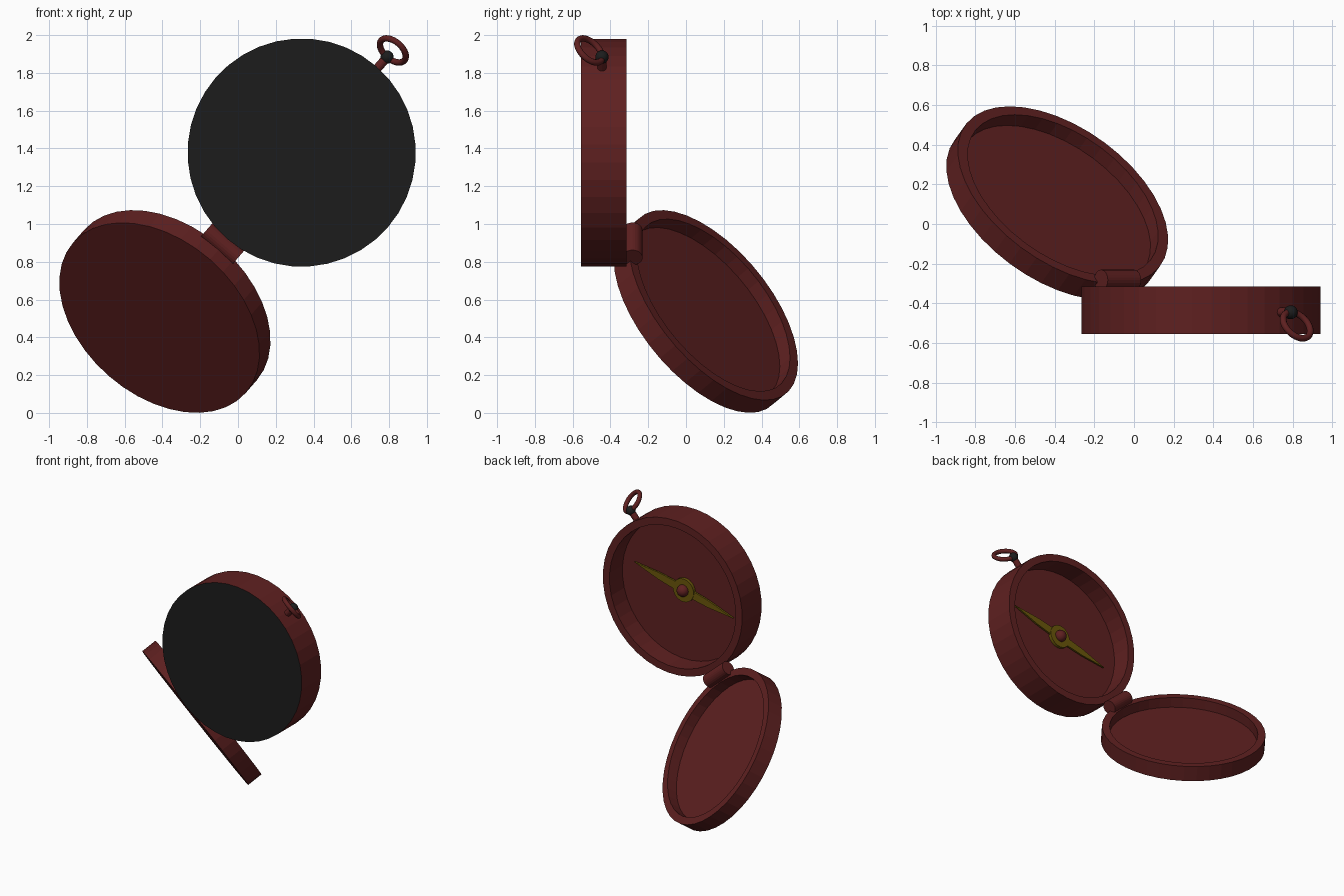
import bpy, bmesh
from math import radians, sin, cos, tau
from mathutils import Matrix, Vector

cube = bpy.data.objects.get("Cube")
if cube:
    bpy.data.objects.remove(cube)


def material(name, rgb):
    m = bpy.data.materials.new(name)
    m.use_nodes = True
    m.diffuse_color = (*rgb, 1)
    m.node_tree.nodes["Principled BSDF"].inputs["Base Color"].default_value = (*rgb, 1)
    return m


RED = material("dark red", (0.113, 0.0145, 0.0145))
BLACK = material("soft black", (0.0118, 0.0118, 0.0118))
GOLD = material("old gold", (0.145, 0.095, 0.003))

# Shared directions: up-right along the compass, along the hinge, and backwards
UP = Vector((cos(radians(49)), 0, sin(radians(49))))
BACK = Vector((0, 1, 0))
HINGE = BACK.cross(UP).normalized()


def frame(origin, x, z):
    """Matrix with its local x and z axes along the given directions."""
    x, z = x.normalized(), z.normalized()
    m = Matrix((x, z.cross(x), z)).transposed().to_4x4()
    m.translation = origin
    return m


def finish(name, bm, matrix, mats, smooth=False):
    bmesh.ops.recalc_face_normals(bm, faces=bm.faces)
    mesh = bpy.data.meshes.new(name)
    bm.to_mesh(mesh)
    bm.free()
    for m in mats:
        mesh.materials.append(m)
    ob = bpy.data.objects.new(name, mesh)
    bpy.context.collection.objects.link(ob)
    ob.matrix_world = matrix
    if smooth:
        mesh.shade_smooth()
    return ob


def tray(name, radius, inner, height, floor, matrix, mats, sides=40):
    """Round dish open towards local +z; the last material goes underneath."""
    bm = bmesh.new()
    rings = []
    for r, z in ((radius, 0), (radius, height), (inner, height), (inner, floor)):
        rings.append([bm.verts.new((r * cos(tau * i / sides), r * sin(tau * i / sides), z))
                      for i in range(sides)])
    for a, b in zip(rings, rings[1:]):
        for i in range(sides):
            j = (i + 1) % sides
            bm.faces.new((a[i], a[j], b[j], b[i]))
    under = bm.faces.new(rings[0])
    bm.faces.new(rings[-1])
    under.material_index = len(mats) - 1
    return finish(name, bm, matrix, mats)


def cylinder(name, radius, length, matrix, mat, sides=24):
    bm = bmesh.new()
    bmesh.ops.create_cone(bm, cap_ends=True, segments=sides, radius1=radius,
                          radius2=radius, depth=length)
    return finish(name, bm, matrix, [mat])


def ball(name, radius, centre, mat):
    bm = bmesh.new()
    bmesh.ops.create_uvsphere(bm, u_segments=20, v_segments=12, radius=radius)
    return finish(name, bm, Matrix.Translation(centre), [mat], True)


# Case, with a black outer face
case_centre = Vector((0.337, -0.435, 1.378))
front = case_centre - BACK * 0.12
tray("case", 0.604, 0.547, 0.24, 0.08, frame(front, UP, BACK), [RED, BLACK])

# Hinge barrel
hinge_centre = case_centre - UP * 0.64 + BACK * 0.152
cylinder("hinge_barrel", 0.053, 0.222, frame(hinge_centre, UP, HINGE), RED)

# Lid, folded open about the hinge
open_angle = radians(47.6)
lid_normal = UP * sin(open_angle) + BACK * cos(open_angle)
lid_base = Vector((-0.387, 0.105, 0.537)) - lid_normal * 0.06
tray("lid", 0.606, 0.549, 0.12, 0.04, frame(lid_base, HINGE, lid_normal), [RED])

# Needle: round hub and two pointed arms
needle_dir = Vector((cos(radians(14)), 0, sin(radians(14))))
needle_base = front + BACK * 0.09
needle_frame = frame(needle_base, needle_dir, BACK)
cylinder("needle_hub", 0.09, 0.024, frame(needle_base + BACK * 0.006, needle_dir, BACK), GOLD)
for side, label in ((1, "left"), (-1, "right")):
    bm = bmesh.new()
    outline = ((0.04, -0.033), (0.22, -0.027), (0.44, 0), (0.22, 0.027), (0.04, 0.033))
    face = bm.faces.new([bm.verts.new((side * x, y, 0)) for x, y in outline])
    moved = bmesh.ops.extrude_face_region(bm, geom=[face])["geom"]
    bmesh.ops.translate(bm, vec=(0, 0, 0.014),
                        verts=[v for v in moved if isinstance(v, bmesh.types.BMVert)])
    finish("needle_arm_" + label, bm, needle_frame, [GOLD])

# Pivot pin
cylinder("pivot_post", 0.025, 0.04, frame(front + BACK * 0.095, UP, BACK), RED)
ball("pivot_pin", 0.045, needle_base + BACK * 0.022, RED)

# Hanging loop: stem, knob and ring
loop_base = case_centre + Vector((0.005, -0.01, -0.009))
knob_centre = loop_base + UP * 0.682
cylinder("loop_stem", 0.024, 0.10, frame(loop_base + UP * 0.63, HINGE, UP), RED, 16)
ball("loop_knob", 0.035, knob_centre, BLACK)

ring_dir = UP * 0.58 - BACK * 0.81
ring_normal = HINGE.cross(ring_dir)
bm = bmesh.new()
around, tube = 32, 10
loops = []
for i in range(around):
    a = tau * i / around
    loop = []
    for k in range(tube):
        r = 0.081 + 0.017 * cos(tau * k / tube)
        loop.append(bm.verts.new((r * cos(a), r * sin(a), 0.017 * sin(tau * k / tube))))
    loops.append(loop)
for i in range(around):
    a, b = loops[i], loops[(i + 1) % around]
    for k in range(tube):
        n = (k + 1) % tube
        bm.faces.new((a[k], b[k], b[n], a[n]))
finish("hanging_ring", bm, frame(knob_centre + ring_dir * 0.08, HINGE, ring_normal), [RED], True)
